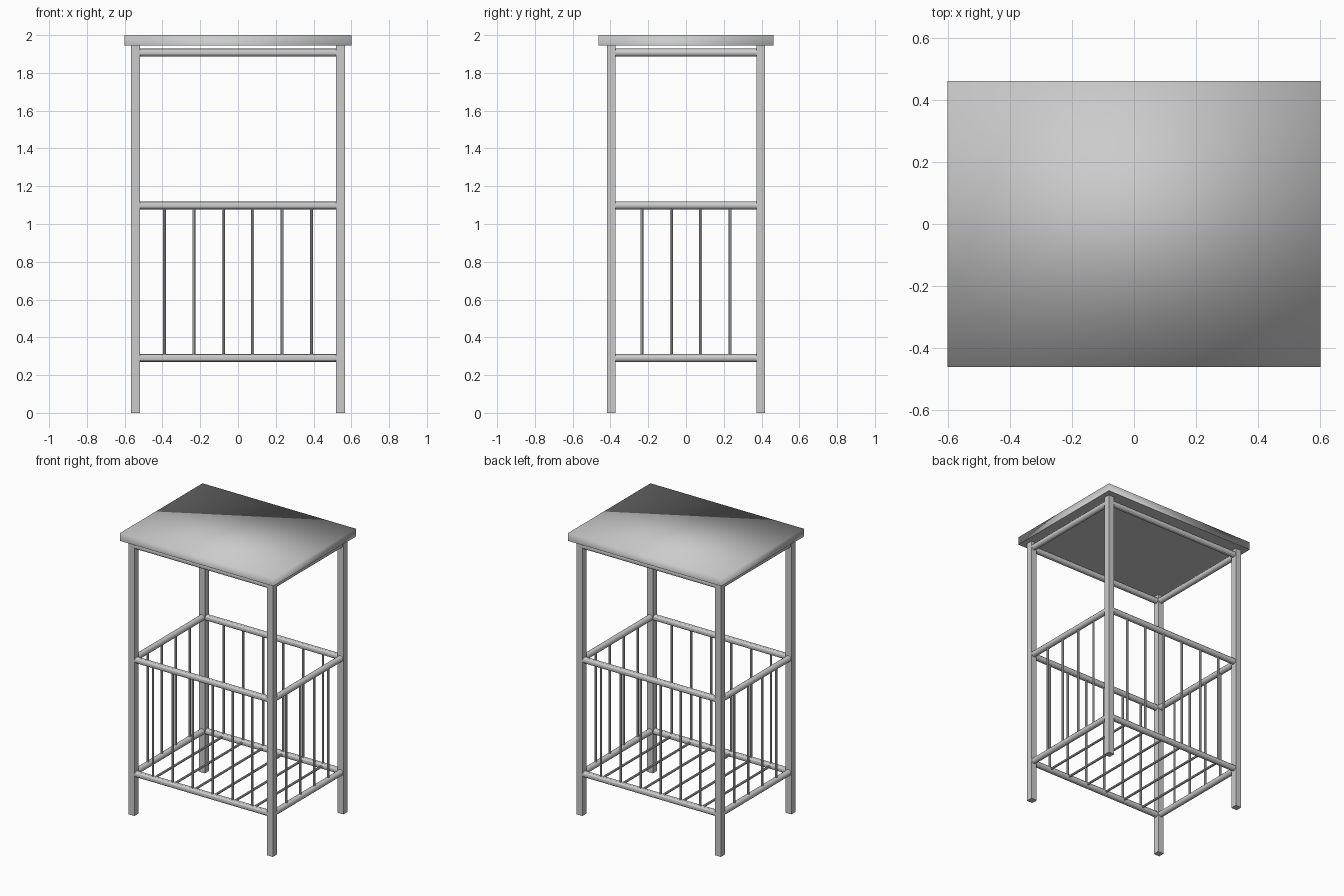
import bpy, bmesh
from mathutils import Vector

if "Cube" in bpy.data.objects:
    bpy.data.objects.remove(bpy.data.objects["Cube"])

LX, LY = 0.543, 0.395        # leg centres
LEG = 0.046                  # leg thickness
RAIL_R, ROD_R = 0.021, 0.008
TOP_Z, MID_Z, LOW_Z = 1.907, 1.098, 0.29


def box(name, size, centre):
    bm = bmesh.new()
    bmesh.ops.create_cube(bm, size=1)
    for v in bm.verts:
        v.co = Vector(a * b for a, b in zip(v.co, size)) + Vector(centre)
    me = bpy.data.meshes.new(name)
    bm.to_mesh(me)
    bm.free()
    ob = bpy.data.objects.new(name, me)
    bpy.context.collection.objects.link(ob)
    return ob


def bar(name, a, b, radius, sides):
    a, b = Vector(a), Vector(b)
    d = b - a
    bpy.ops.mesh.primitive_cylinder_add(
        vertices=sides, radius=radius, depth=d.length, location=(a + b) / 2,
        rotation=d.to_track_quat('Z', 'Y').to_euler())
    ob = bpy.context.object
    ob.name = name
    bpy.ops.object.shade_smooth_by_angle()
    return ob


# Table top: softly shaded slab with a crisp flat underside
top = box("table_top", (1.204, 0.924, 0.055), (0, 0, 1.9725))
top.data.shade_smooth()
for e in top.data.edges:
    if all(top.data.vertices[i].co.z < 1.96 for i in e.vertices):
        e.use_edge_sharp = True

# Square legs
for sx in (-1, 1):
    for sy in (-1, 1):
        box("leg", (LEG, LEG, 1.945), (sx * LX, sy * LY, 0.9725))

# Round rails between the legs at three heights
ex, ey = LX - LEG / 2 + 0.003, LY - LEG / 2 + 0.003
for z in (TOP_Z, MID_Z, LOW_Z):
    for s in (-1, 1):
        bar("long_rail", (-ex, s * LY, z), (ex, s * LY, z), RAIL_R, 12)
        bar("side_rail", (s * LX, -ey, z), (s * LX, ey, z), RAIL_R, 12)

# Basket rods: front and back uprights plus the floor
for i in range(6):
    x = (i - 2.5) * 0.156
    for s in (-1, 1):
        bar("upright_rod", (x, s * LY, LOW_Z), (x, s * LY, MID_Z), ROD_R, 8)
    bar("floor_rod", (x, -LY, LOW_Z), (x, LY, LOW_Z), ROD_R, 8)

# Basket rods: left and right sides
for i in range(4):
    y = (i - 1.5) * 0.156
    for s in (-1, 1):
        bar("side_rod", (s * LX, y, LOW_Z), (s * LX, y, MID_Z), ROD_R, 8)
